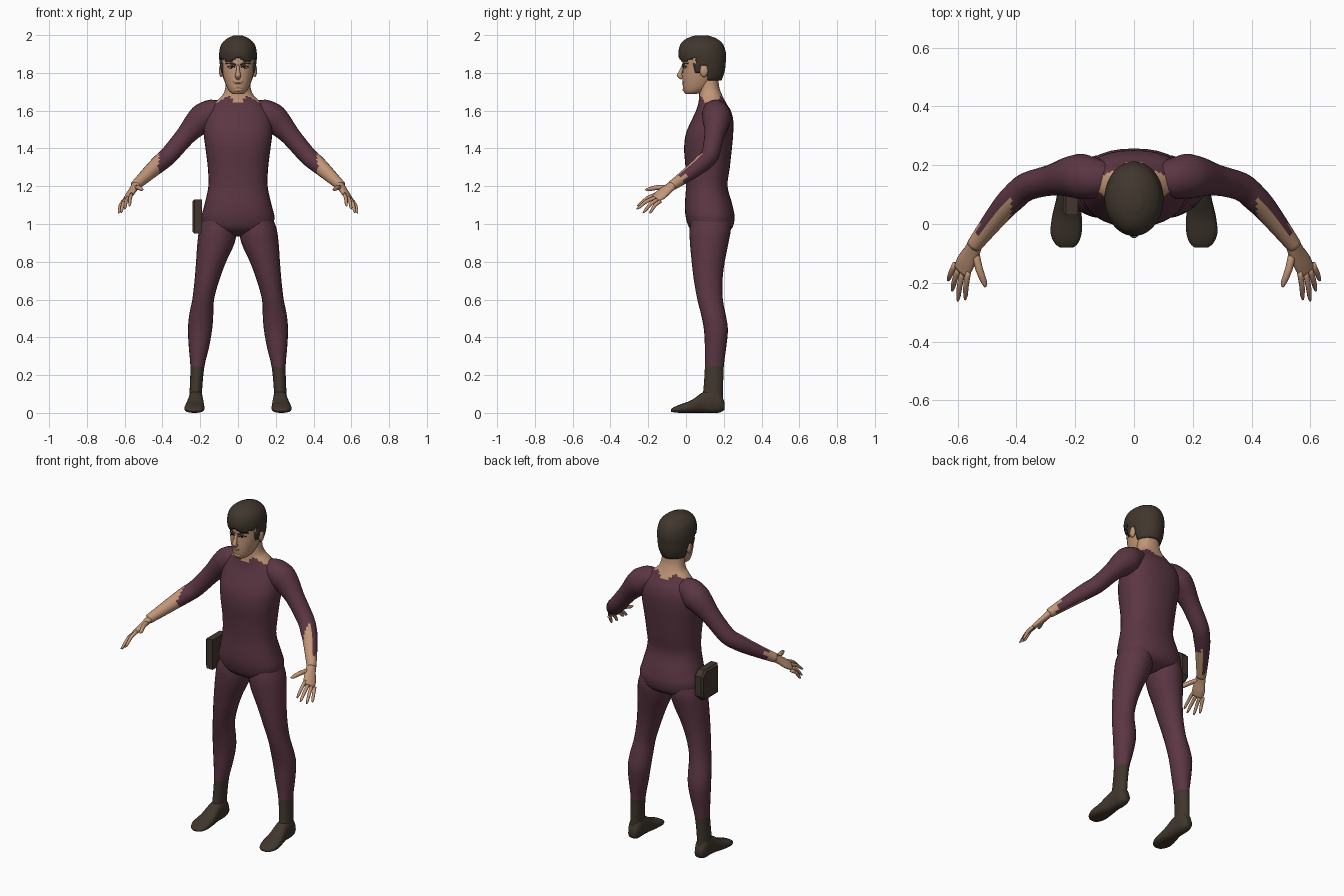
import bpy, bmesh, math
from mathutils import Vector, Matrix

cube = bpy.data.objects.get("Cube")
if cube:
    bpy.data.objects.remove(cube, do_unlink=True)


def material(name, r, g, b):
    m = bpy.data.materials.new(name)
    m.use_nodes = True
    m.diffuse_color = (r, g, b, 1)
    bsdf = next(n for n in m.node_tree.nodes if n.type == 'BSDF_PRINCIPLED')
    bsdf.inputs["Base Color"].default_value = (r, g, b, 1)
    bsdf.inputs["Roughness"].default_value = 0.8
    return m


SUIT = material("maroon_suit", 0.105, 0.037, 0.055)
SKIN = material("skin", 0.54, 0.31, 0.19)
BROWN = material("dark_brown", 0.052, 0.038, 0.027)
LIP = material("lip", 0.27, 0.12, 0.08)
BLACK = material("eye_dark", 0.012, 0.01, 0.008)
WHITE = material("eye_white", 0.5, 0.45, 0.4)


def finish(name, bm, mats, smooth=True, side=1):
    if side < 0:
        bmesh.ops.scale(bm, vec=(-1, 1, 1), verts=bm.verts)
        bmesh.ops.reverse_faces(bm, faces=bm.faces)
    for f in bm.faces:
        f.smooth = smooth
    mesh = bpy.data.meshes.new(name)
    bm.to_mesh(mesh)
    bm.free()
    for m in mats:
        mesh.materials.append(m)
    ob = bpy.data.objects.new(name, mesh)
    bpy.context.collection.objects.link(ob)
    return ob


def oval(c, u, v, n, power=1.0):
    """Ring of points around c, spanned by the half axes u and v."""
    def s(t):
        return math.copysign(abs(t) ** power, t)
    return [c + u * s(math.cos(a)) + v * s(math.sin(a))
            for a in (2 * math.pi * i / n for i in range(n))]


def level(z, x0, x1, y0, y1, n=20, power=1.0):
    """Horizontal ring at height z within the given bounds."""
    return oval(Vector(((x0 + x1) / 2, (y0 + y1) / 2, z)),
                Vector(((x1 - x0) / 2, 0, 0)), Vector((0, (y1 - y0) / 2, 0)), n, power)


def loft(name, rings, mats, rule=None, keep=None, steps=3, side=1):
    """Smooth skin through rings; rule picks a material, keep trims faces."""
    bm = bmesh.new()
    rows = []
    last = len(rings) - 1
    for i in range(last):
        a, b, c, d = rings[max(i - 1, 0)], rings[i], rings[i + 1], rings[min(i + 2, last)]
        for k in range(steps):
            t = k / steps
            rows.append([q + 0.5 * t * ((r - p) + t * ((2 * p - 5 * q + 4 * r - s)
                         + t * (3 * (q - r) + s - p)))
                         for p, q, r, s in zip(a, b, c, d)])
    rows.append(rings[last])
    rows = [[bm.verts.new(p) for p in row] for row in rows]
    n = len(rings[0])
    for lo, hi in zip(rows, rows[1:]):
        for i in range(n):
            j = (i + 1) % n
            bm.faces.new((lo[i], lo[j], hi[j], hi[i]))
    bm.faces.new(rows[0][::-1])
    bm.faces.new(rows[-1])
    bmesh.ops.recalc_face_normals(bm, faces=bm.faces)
    bm.normal_update()
    if rule:
        for f in bm.faces:
            f.material_index = int(rule(f.calc_center_median(), f.normal))
    if keep:
        drop = [f for f in bm.faces if not keep(f.calc_center_median())]
        bmesh.ops.delete(bm, geom=drop, context='FACES')
    return finish(name, bm, mats, side=side)


def tube(name, path, mats, across=(0, 1, 0), n=12, **kw):
    """Loft along points (x, y, z, half width, half thickness)."""
    pts = [Vector(p[:3]) for p in path]
    rings = []
    for i, p in enumerate(path):
        t = (pts[min(i + 1, len(pts) - 1)] - pts[max(i - 1, 0)]).normalized()
        v = t.cross(Vector(across)).normalized()
        u = v.cross(t)
        rings.append(oval(pts[i], u * p[3], v * p[-1], n))
    return loft(name, rings, mats, **kw)


def ball(name, c, size, mat, side=1):
    bm = bmesh.new()
    bmesh.ops.create_uvsphere(bm, u_segments=12, v_segments=8, radius=1,
                              matrix=Matrix.Translation(c) @ Matrix.Diagonal((*size, 1)))
    return finish(name, bm, [mat], side=side)


# Torso and neck, with a zigzag collar
torso = [(.935, .05, .09, .17), (.97, .165, .025, .238), (1.03, .193, 0, .257),
         (1.1, .178, -.006, .246), (1.2, .157, 0, .22), (1.3, .16, -.003, .232),
         (1.4, .172, -.01, .243), (1.48, .182, 0, .25), (1.55, .178, .03, .25),
         (1.6, .16, .053, .237), (1.635, .13, .064, .216), (1.665, .1, .069, .2),
         (1.69, .077, .07, .188), (1.73, .066, .07, .175), (1.8, .06, .07, .17)]


def collar(c, n):
    a = math.atan2(c.x, .13 - c.y)
    return c.z > 1.655 - .02 * math.cos(4 * a)


loft("torso", [level(z, -w, w, f, b, 32, .88) for z, w, f, b in torso],
     [SUIT, SKIN], collar, steps=4)

# Head
head = [(1.688, .025, .0, .05), (1.70, .044, -.011, .1), (1.73, .062, -.017, .14),
        (1.78, .078, -.019, .165), (1.83, .088, -.018, .185), (1.88, .09, -.02, .19),
        (1.93, .084, -.01, .18), (1.97, .06, .02, .15), (1.985, .02, .06, .11)]
loft("head", [level(z, -w, w, f, b, 24) for z, w, f, b in head], [SKIN])

# Hair cap trimmed along the hairline
hair = [(1.74, .066, .03, .18), (1.8, .089, -.008, .203), (1.85, .097, -.028, .21),
        (1.9, .1, -.041, .212), (1.95, .089, -.03, .197), (1.98, .06, 0, .165),
        (1.997, .025, .045, .12)]


def hairline(c):
    if c.y < .045:
        return c.z > 1.868 + .012 * math.cos(c.x * 60)
    if c.y < .075:
        return c.z > 1.805
    return c.z > (1.84 if c.y < .115 else 1.765)


cap = loft("hair", [level(z, -w, w, f, b, 40) for z, w, f, b in hair], [BROWN],
           keep=hairline, steps=5)
shell = cap.modifiers.new("thickness", 'SOLIDIFY')
shell.thickness = .012
shell.offset = -1


# Facial features
def face(x, z, out=.001):
    return (x, .084 - .102 * math.sqrt(1 - (x / .087) ** 2) - out, z)


tube("nose", [(0, -.014, 1.84, .007), (0, -.026, 1.81, .01), (0, -.034, 1.787, .015),
              (0, -.018, 1.772, .012)], [SKIN], across=(1, 0, 0), n=10)
tube("mouth", [(*face(x, 1.751, -.003), .003) for x in (-.027, -.012, .012, .027)],
     [LIP], across=(0, 0, 1), n=6)
ball("lower_lip", (0, -.015, 1.745), (.018, .006, .004), SKIN)
ball("chin", (0, -.004, 1.712), (.026, .014, .014), SKIN)

# Foot outline along y, then leg outline along z
foot = [(.203, .2, .245, .015, .06), (.17, .187, .26, 0, .12), (.1, .185, .262, 0, .115),
        (.03, .178, .278, 0, .068), (-.03, .178, .284, 0, .045),
        (-.065, .19, .27, .003, .03), (-.08, .207, .252, .006, .02)]
leg = [(1.06, .04, .17, .04, .22), (.98, .008, .203, .02, .237), (.9, .018, .215, .021, .225),
       (.8, .063, .222, .03, .205), (.7, .1, .23, .042, .193), (.6, .127, .242, .06, .195),
       (.52, .131, .258, .08, .21), (.44, .137, .265, .095, .222), (.34, .155, .26, .1, .212),
       (.245, .178, .252, .1, .2), (.12, .19, .256, .092, .196), (.04, .19, .26, .08, .195)]
arm = [(.06, .15, 1.59, .05), (.13, .155, 1.592, .068), (.18, .162, 1.565, .077),
       (.22, .16, 1.53, .069), (.278, .15, 1.467, .053), (.365, .127, 1.365, .048),
       (.41, .09, 1.325, .046), (.45, .048, 1.29, .041), (.515, -.035, 1.23, .031),
       (.545, -.075, 1.203, .026)]
across_palm = Vector((.73, .43, -.53))
palm = [(.538, -.065, 1.209, .026, .022), (.555, -.1, 1.183, .032, .018),
        (.574, -.133, 1.155, .037, .016), (.588, -.162, 1.135, .034, .011)]
fingers = {"index": ((.563, -.158, 1.158), (.575, -.258, 1.095)),
           "middle": ((.582, -.158, 1.142), (.6, -.262, 1.08)),
           "ring": ((.597, -.15, 1.13), (.619, -.228, 1.06)),
           "little": ((.608, -.135, 1.121), (.633, -.193, 1.058)),
           "thumb": ((.54, -.095, 1.192), (.505, -.215, 1.182))}


def bare_forearm(c, n):
    inner = n.dot(Vector((-.8, -.6, .1))) > -.1
    return c.x > .53 or (c.x > .42 and inner)


for side, tag in ((1, "left_"), (-1, "right_")):
    # Legs and feet
    loft(tag + "leg", [level(*r) for r in leg], [SUIT, BROWN],
         lambda c, n: c.z < .245, side=side)
    loft(tag + "foot", [oval(Vector(((a + b) / 2, y, (lo + hi) / 2)),
                             Vector(((b - a) / 2, 0, 0)), Vector((0, 0, (hi - lo) / 2)), 16, .8)
                        for y, a, b, lo, hi in foot], [BROWN], side=side)

    # Arms, hands and fingers
    tube(tag + "arm", arm, [SUIT, SKIN], n=20, rule=bare_forearm, side=side)
    tube(tag + "palm", palm, [SKIN], across=across_palm, side=side)
    for name, (base, tip) in fingers.items():
        a, b = Vector(base), Vector(tip)
        fat = 1.35 if name == "thumb" else 1
        bend = Vector((.003, -.004, .006))
        path = [(*a, .01 * fat), (*(a.lerp(b, .45) + bend), .0095 * fat),
                (*a.lerp(b, .85), .0075 * fat), (*b, .003)]
        tube(tag + name + "_finger", path, [SKIN], across=across_palm, n=8,
             steps=2, side=side)

    # Ears, eyes and brows
    ball(tag + "ear", (.09, .095, 1.812), (.011, .022, .034), SKIN, side)
    ball(tag + "eye", face(.036, 1.829, -.003), (.016, .005, .006), WHITE, side)
    ball(tag + "pupil", face(.035, 1.83, .001), (.006, .003, .006), BLACK, side)
    tube(tag + "upper_lid", [(*face(x, z), .003) for x, z in
                             ((.017, 1.831), (.035, 1.837), (.055, 1.832))],
         [BLACK], across=(0, 0, 1), n=6, side=side)
    tube(tag + "brow", [(*face(x, z), .005, .003) for x, z in
                        ((.012, 1.842), (.035, 1.85), (.064, 1.852))],
         [BROWN], across=(0, 0, 1), n=6, side=side)

# Hip pouch: a chamfered slab on the right hip
bm = bmesh.new()
bmesh.ops.create_cube(bm, size=1, matrix=Matrix.Translation((-.216, .108, 1.04))
                      @ Matrix.Diagonal((.05, .155, .18, 1)))
corners = [e for e in bm.edges if abs(e.verts[0].co.x - e.verts[1].co.x) > .01
           and e.verts[0].co.y > .1]
bmesh.ops.bevel(bm, geom=corners, offset=.03, segments=1, affect='EDGES')
rim = [e for e in bm.edges if all(v.co.x < -.24 for v in e.verts)]
bmesh.ops.bevel(bm, geom=rim, offset=.01, segments=1, affect='EDGES')
finish("hip_pouch", bm, [BROWN], smooth=False)
